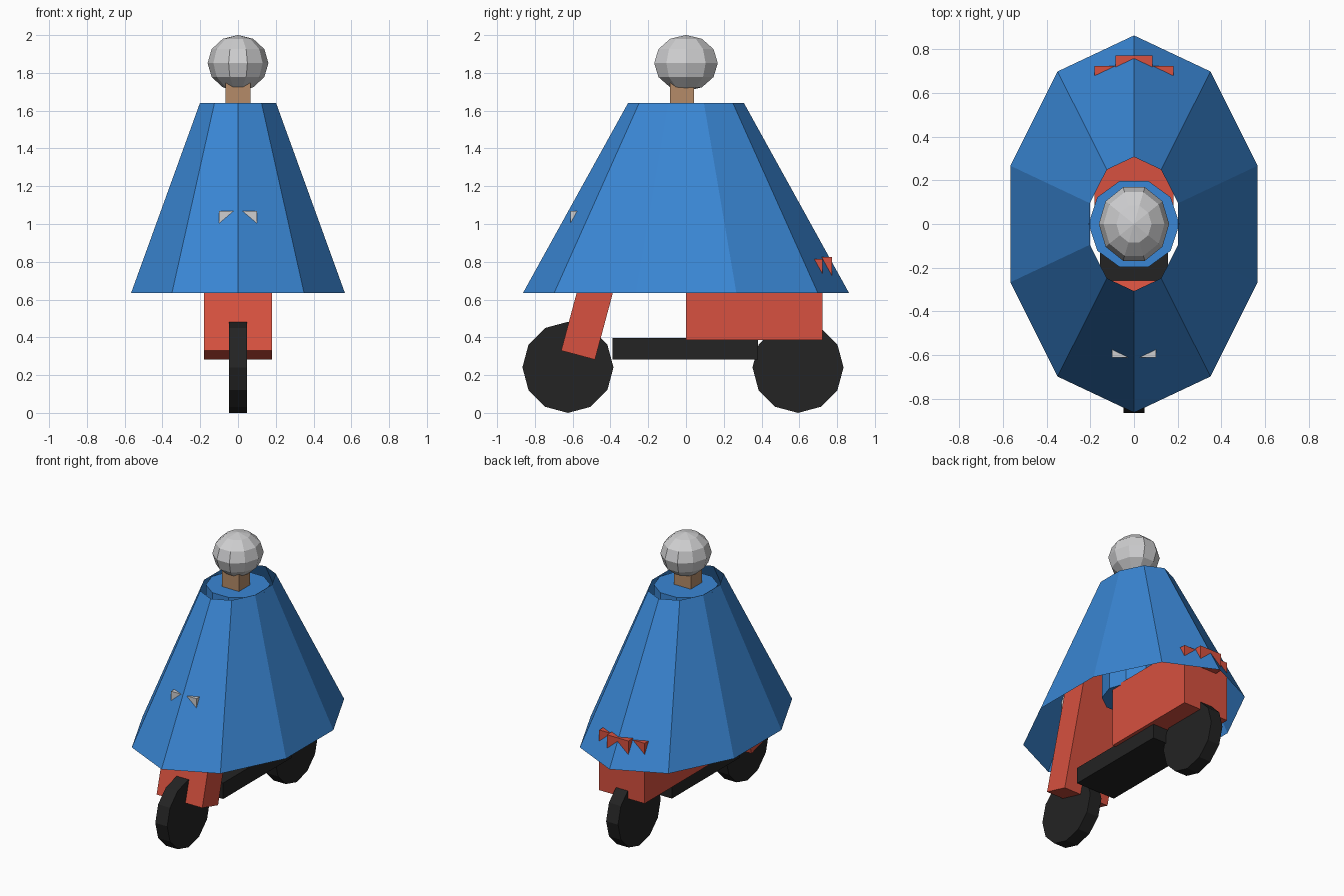
import bpy
import bmesh
from math import sin, cos, pi, radians
from mathutils import Matrix, Vector

if "Cube" in bpy.data.objects:
    bpy.data.objects.remove(bpy.data.objects["Cube"])


def material(name, r, g, b):
    m = bpy.data.materials.new(name)
    m.use_nodes = True
    m.diffuse_color = (r, g, b, 1)
    bsdf = m.node_tree.nodes["Principled BSDF"]
    bsdf.inputs["Base Color"].default_value = (r, g, b, 1)
    bsdf.inputs["Roughness"].default_value = 0.8
    return m


blue = material("cloak_blue", 0.042, 0.24, 0.66)
red = material("scooter_red", 0.68, 0.082, 0.05)
black = material("rubber_black", 0.017, 0.017, 0.017)
grey = material("helmet_grey", 0.62, 0.62, 0.63)
skin = material("skin_tan", 0.46, 0.26, 0.14)


def finish(name, bm, mat):
    mesh = bpy.data.meshes.new(name)
    bm.to_mesh(mesh)
    bm.free()
    mesh.materials.append(mat)
    obj = bpy.data.objects.new(name, mesh)
    bpy.context.collection.objects.link(obj)
    return obj


def box(name, mat, low, high):
    """Axis-aligned block between two corners."""
    low, high = Vector(low), Vector(high)
    bm = bmesh.new()
    bmesh.ops.create_cube(bm, size=1, matrix=Matrix.Translation((low + high) / 2)
                          @ Matrix.Diagonal((*(high - low), 1)))
    return finish(name, bm, mat)


def loft(name, mat, sides, rings, start=0.0, caps=True, matrix=Matrix()):
    """Faceted skin through elliptical rings given as (z, radius x, radius y)."""
    bm = bmesh.new()
    loops = []
    for z, rx, ry in rings:
        angles = [start + 2 * pi * i / sides for i in range(sides)]
        loops.append([bm.verts.new((rx * cos(a), ry * sin(a), z)) for a in angles])
    for a, b in zip(loops, loops[1:]):
        for i in range(sides):
            j = (i + 1) % sides
            bm.faces.new((a[i], a[j], b[j], b[i]))
    if caps:
        bm.faces.new(loops[0][::-1])
        bm.faces.new(loops[-1])
    bm.transform(matrix)
    return finish(name, bm, mat)


# Rider: open cloak, torso, neck and helmet
loft("cloak", blue, 10, [(0.635, 0.595, 0.863), (1.64, 0.212, 0.307)],
     start=pi / 2, caps=False)
loft("torso", blue, 10, [(0.8, 0.208, 0.208), (1.625, 0.208, 0.208)])
box("neck", skin, (-0.067, -0.085, 1.6), (0.067, 0.042, 1.78))
lats = [radians(d) for d in (-89, -60, -30, 0, 30, 60, 89)]
loft("helmet", grey, 10,
     [(1.852 + 0.148 * sin(t), 0.161 * cos(t), 0.177 * cos(t)) for t in lats])

# Scooter: wheels on a sideways axle
for name, y in (("front_wheel", -0.625), ("rear_wheel", 0.593)):
    loft(name, black, 12, [(-0.047, 0.241, 0.241), (0.047, 0.241, 0.241)],
         matrix=Matrix.Translation((0, y, 0.241)) @ Matrix.Rotation(pi / 2, 4, 'Y'))

# Scooter body
box("floorboard", black, (-0.155, -0.388, 0.283), (0.155, 0.38, 0.397))
box("seat_body", red, (-0.18, 0, 0.385), (0.18, 0.723, 0.815))
box("tail_light", red, (-0.085, 0.7, 0.7), (0.085, 0.772, 0.825))
box("headlight", grey, (-0.1, -0.612, 0.92), (0.1, -0.44, 1.07))

# Leg shield leans back from its lower rear edge
shield = box("leg_shield", red, (-0.18, -0.185, 0), (0.18, 0, 0.865))
shield.data.transform(Matrix.Translation((0, -0.482, 0.282))
                      @ Matrix.Rotation(radians(-15), 4, 'X'))
